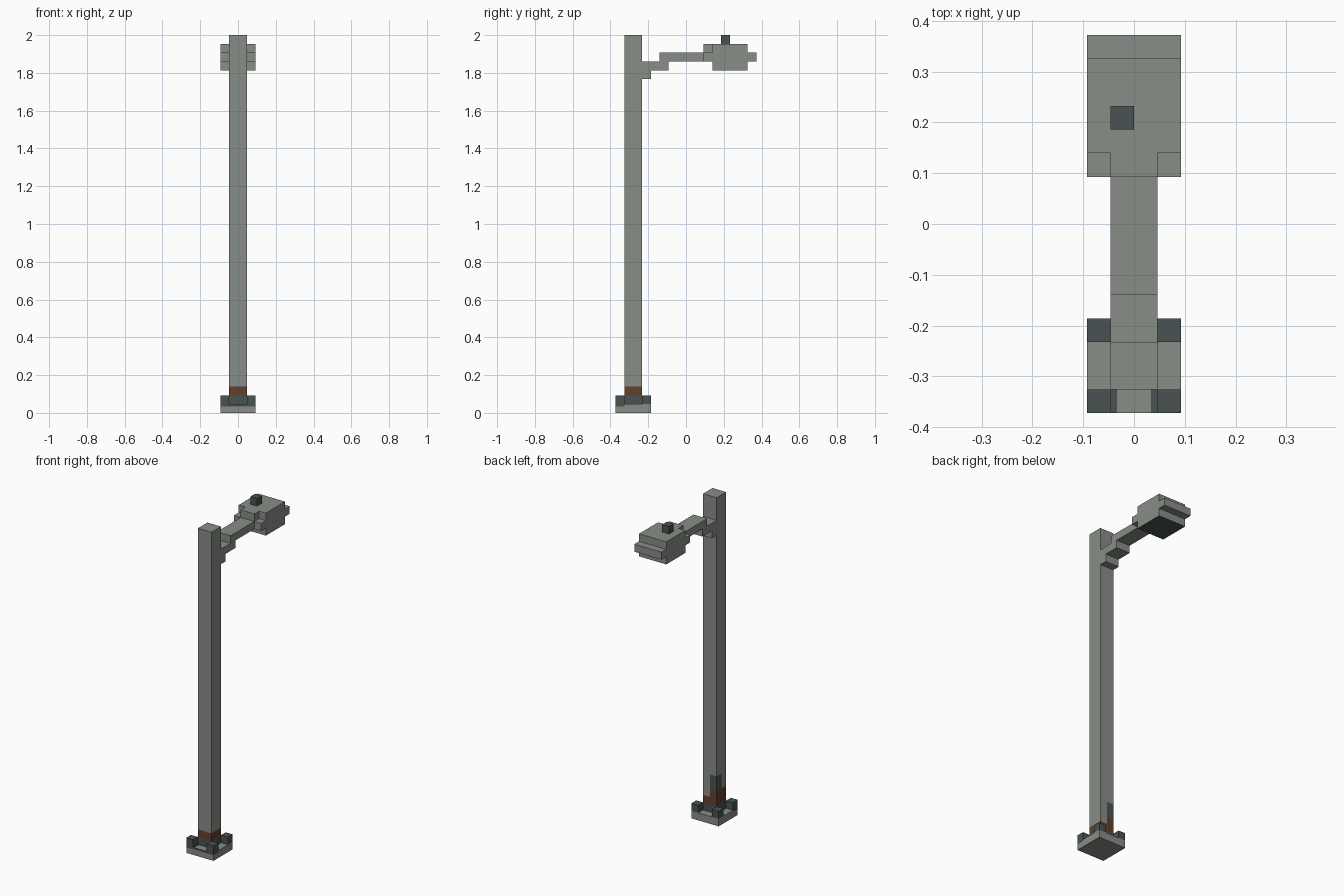
import bpy
import bmesh
from mathutils import Vector

cube = bpy.data.objects.get("Cube")
if cube:
    bpy.data.objects.remove(cube, do_unlink=True)

U = 2 / 43  # one block of the model's grid


def make_material(name, rgb):
    mat = bpy.data.materials.new(name)
    mat.use_nodes = True
    colour = (*rgb, 1)
    mat.diffuse_color = colour
    bsdf = mat.node_tree.nodes["Principled BSDF"]
    bsdf.inputs["Base Color"].default_value = colour
    bsdf.inputs["Roughness"].default_value = 0.8
    return mat


MATERIALS = [
    make_material("weathered grey", (0.25, 0.27, 0.245)),
    make_material("dark slate", (0.068, 0.088, 0.085)),
    make_material("rust brown", (0.12, 0.052, 0.025)),
]
GREY, DARK, RUST = range(3)


def box(name, x, y, z, colour=GREY, cuts=()):
    """Box from ranges in blocks; cuts are (axis, position); colour may be a rule."""
    bm = bmesh.new()
    bmesh.ops.create_cube(bm, size=1)
    for v in bm.verts:
        v.co = [r[0] if c < 0 else r[1] for c, r in zip(v.co, (x, y, z))]
    for axis, pos in cuts:
        normal = Vector((0, 0, 0))
        normal[axis] = 1
        bmesh.ops.bisect_plane(bm, geom=bm.verts[:] + bm.edges[:] + bm.faces[:],
                               plane_co=normal * pos, plane_no=normal)
    bm.normal_update()
    for f in bm.faces:
        f.material_index = colour(f.calc_center_median(), f.normal) if callable(colour) else colour
    bmesh.ops.scale(bm, vec=(U, U, U), verts=bm.verts)
    mesh = bpy.data.meshes.new(name)
    bm.to_mesh(mesh)
    bm.free()
    for mat in MATERIALS:
        mesh.materials.append(mat)
    obj = bpy.data.objects.new(name, mesh)
    bpy.context.collection.objects.link(obj)
    return obj


X, Y, Z = range(3)


# Base plate with a dark stained front edge
def base_colour(c, n):
    if c.y < -7 and n.z > 0.5:
        return DARK if abs(c.x) > 0.72 else GREY
    return DARK if c.y < -7 and c.z > 0.75 and n.z > -0.5 else GREY


box("base_plate", (-2, 2), (-8, -4), (0, 1), base_colour,
    [(Z, 0.75), (X, -0.72), (X, 0.72), (Y, -7)])

# Corner bolts
for side, sx in (("right", -2), ("left", 1)):
    for end, sy in (("front", -8), ("back", -5)):
        box(f"bolt_{end}_{side}", (sx, sx + 1), (sy, sy + 1), (1, 2), DARK)


# Post with a rusty foot that climbs higher at its back right corner
def post_colour(c, n):
    if c.z < 2:
        return DARK
    if c.z < 3:
        return RUST
    on_right = n.x < -0.5
    corner = (n.y > 0.5 and c.x < 0) or (on_right and c.y > -6)
    if c.z < 4 and (corner or on_right):
        return RUST
    return DARK if c.z < 6 and corner else GREY


box("post", (-1, 1), (-7, -5), (1, 43), post_colour,
    [(Z, 2), (Z, 3), (Z, 4), (Z, 6), (X, 0), (Y, -6)])

# Stepped bracket and arm
box("bracket_foot", (-1, 1), (-5, -4), (38, 39))
box("bracket_step", (-1, 1), (-5, -2), (39, 40))
box("arm", (-1, 1), (-3, 3), (40, 41))

# Lamp head with a dark lens underneath
box("lamp_neck", (-1, 1), (2, 3), (41, 42))
for side, sx in (("right", -2), ("left", 1)):
    box(f"lamp_shoulder_{side}", (sx, sx + 1), (2, 3), (40, 41))
box("lamp_head", (-2, 2), (3, 7), (39, 42), lambda c, n: DARK if n.z < -0.5 else GREY)
box("lamp_lip", (-2, 2), (7, 8), (40, 41))
box("light_sensor", (-1, 0), (4, 5), (42, 43), DARK)
